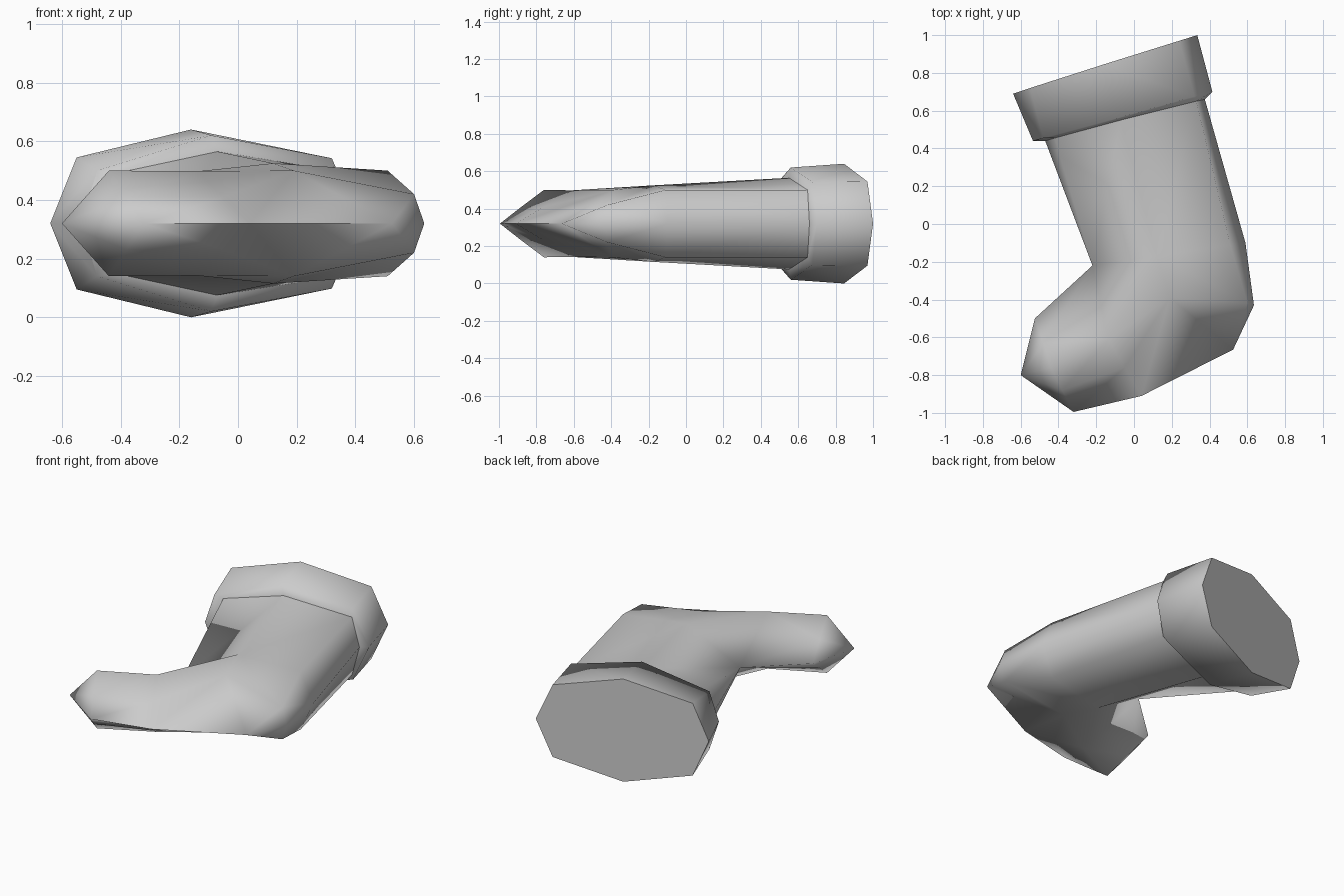
import bpy, bmesh, math
from mathutils import Vector

cube = bpy.data.objects.get("Cube")
if cube:
    bpy.data.objects.remove(cube)

MID = 0.32  # height of the flat symmetry plane

wool = bpy.data.materials.new("grey_wool")
wool.use_nodes = True
grey = (0.6, 0.6, 0.6, 1)
wool.diffuse_color = grey
wool.node_tree.nodes["Principled BSDF"].inputs["Base Color"].default_value = grey


def ring(bm, inner, outer, ridge, shoulder, fold):
    """Eight-sided section mirrored above and below the middle plane.
    inner and outer are side points (x, y); ridge, shoulder (outer corner)
    and fold (inner corner) are (x, y, height above the middle plane)."""
    points = [(*outer, 0), shoulder, ridge, fold, (*inner, 0)]
    points += [(x, y, -h) for x, y, h in (fold, ridge, shoulder)]
    return [bm.verts.new((x, y, MID + h)) for x, y, h in points]


def bridge(bm, r1, r2):
    for i in range(8):
        j = (i + 1) % 8
        bm.faces.new((r1[i], r1[j], r2[j], r2[i]))


def leg_top(bm):
    return ring(bm, (-0.47, 0.44), (0.375, 0.66), (-0.07, 0.55, 0.245),
                (0.33, 0.65, 0.18), (-0.42, 0.455, 0.17))


def finish(bm, name, angle):
    bmesh.ops.remove_doubles(bm, verts=bm.verts, dist=0.001)
    quads = [f for f in bm.faces if len(f.verts) == 4]
    bmesh.ops.triangulate(bm, faces=quads, quad_method="SHORT_EDGE")
    bmesh.ops.recalc_face_normals(bm, faces=bm.faces)
    mesh = bpy.data.meshes.new(name)
    bm.to_mesh(mesh)
    bm.free()
    mesh.materials.append(wool)
    obj = bpy.data.objects.new(name, mesh)
    bpy.context.collection.objects.link(obj)
    bpy.ops.object.select_all(action="DESELECT")
    obj.select_set(True)
    bpy.context.view_layer.objects.active = obj
    bpy.ops.object.shade_smooth_by_angle(angle=math.radians(angle))


# Leg, heel and foot: sections fan around the inside of the ankle
bm = bmesh.new()
ankle, instep = (-0.22, -0.22), (0.12, -0.17, 0.205)
crease = (*ankle, 0)
rings = [
    leg_top(bm),
    ring(bm, ankle, (0.59, -0.10), instep, (0.51, -0.11, 0.18), crease),
    ring(bm, ankle, (0.635, -0.43), instep, (0.6, -0.42, 0.1), crease),
    ring(bm, ankle, (0.525, -0.665), instep, (0.19, -0.39, 0.18), crease),
    ring(bm, ankle, (0.04, -0.91), (-0.135, -0.61, 0.178),
         (-0.05, -0.76, 0.09), crease),
    ring(bm, (-0.525, -0.50), (-0.32, -0.995), (-0.44, -0.76, 0.18),
         (-0.38, -0.88, 0.09), (-0.48, -0.63, 0.09)),
]
for r1, r2 in zip(rings, rings[1:]):
    bridge(bm, r1, r2)
# Pointed toe
tip = bm.verts.new((-0.6, -0.8, MID))
toe = rings[-1]
for i in range(8):
    bm.faces.new((toe[i], toe[(i + 1) % 8], tip))
finish(bm, "stocking_body", 85)

# Cuff with a flat end and a step down to the leg
bm = bmesh.new()
back = ring(bm, (-0.64, 0.69), (0.335, 1.0), (-0.16, 0.845, 0.32),
            (0.24, 0.97, 0.225), (-0.55, 0.72, 0.225))
front = ring(bm, (-0.535, 0.44), (0.415, 0.70), (-0.09, 0.56, 0.30),
             (0.32, 0.675, 0.222), (-0.48, 0.455, 0.18))
bridge(bm, back, front)
bridge(bm, front, leg_top(bm))
bm.faces.new(back)
finish(bm, "cuff", 59)
